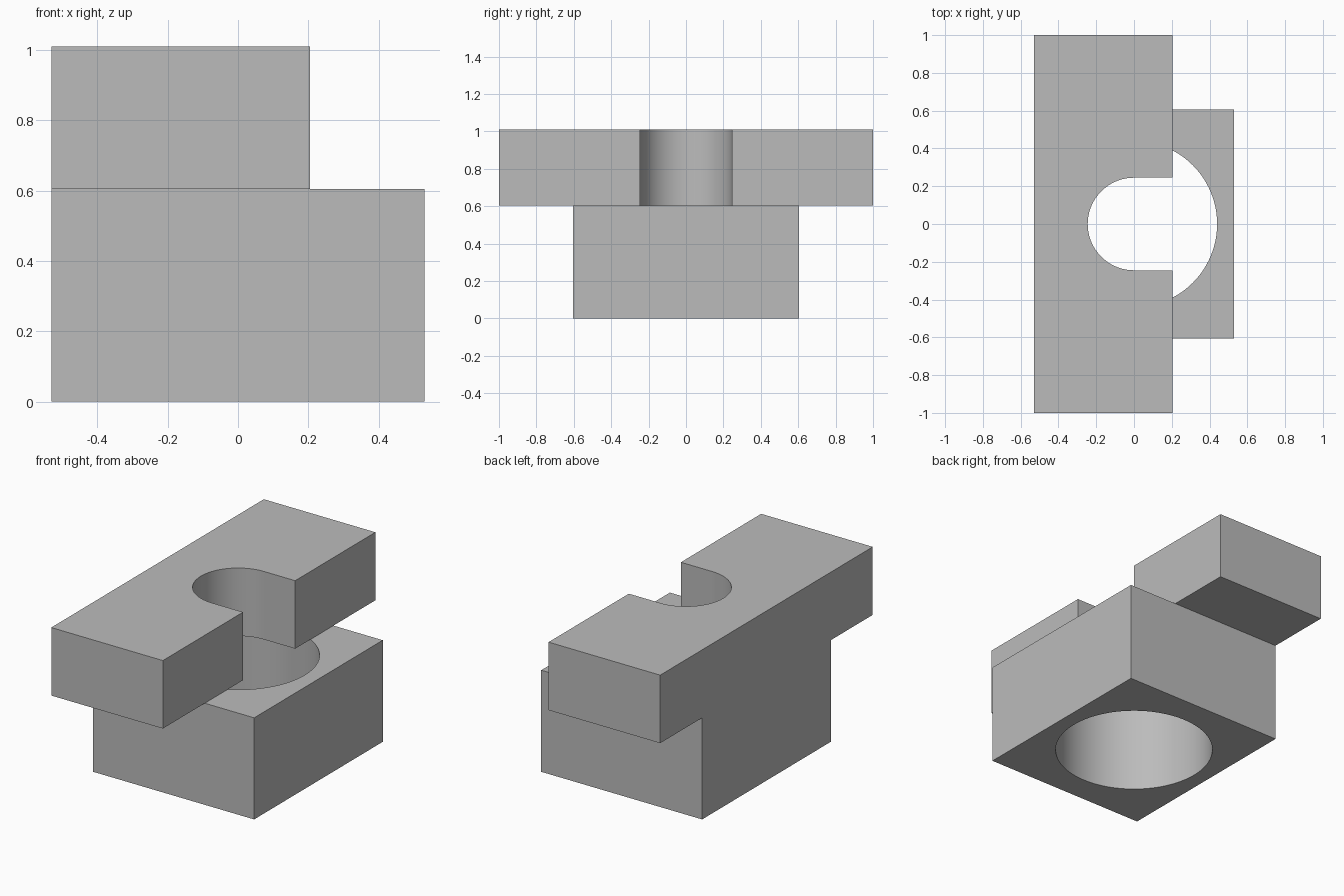
import bpy, bmesh
from math import sin, cos, pi, radians

cube = bpy.data.objects.get("Cube")
if cube:
    bpy.data.objects.remove(cube, do_unlink=True)

grey = bpy.data.materials.new("plain grey")
grey.use_nodes = True
GREY = (0.5, 0.5, 0.5, 1)
grey.diffuse_color = GREY
grey.node_tree.nodes["Principled BSDF"].inputs["Base Color"].default_value = GREY

HALF_X, HALF_Y, LENGTH = 0.53, 0.605, 1.0
STEP_Z, TOP_Z = 0.605, 1.01
SLAB_X = 0.205
BORE_R, SLOT_R = 0.44, 0.245


def arc(radius, start, end, steps):
    """Points on an arc about the origin."""
    angles = [start + (end - start) * i / steps for i in range(steps + 1)]
    return [(radius * cos(a), radius * sin(a)) for a in angles]


def extrude_outline(name, outlines, bottom, top):
    """Fill flat outlines (inner ones become holes) and extrude them upward."""
    curve = bpy.data.curves.new(name, "CURVE")
    curve.dimensions = "2D"
    curve.fill_mode = "BOTH"
    curve.extrude = (top - bottom) / 2
    for points in outlines:
        spline = curve.splines.new("POLY")
        spline.points.add(len(points) - 1)
        for p, (x, y) in zip(spline.points, points):
            p.co = (x, y, 0, 1)
        spline.use_cyclic_u = True
    obj = bpy.data.objects.new(name, curve)
    bpy.context.collection.objects.link(obj)
    bpy.ops.object.select_all(action="DESELECT")
    obj.select_set(True)
    bpy.context.view_layer.objects.active = obj
    bpy.ops.object.convert(target="MESH")
    obj = bpy.context.object

    # Weld caps to walls and raise the part to its height
    bm = bmesh.new()
    bm.from_mesh(obj.data)
    bmesh.ops.remove_doubles(bm, verts=bm.verts, dist=0.0001)
    bmesh.ops.translate(bm, verts=bm.verts, vec=(0, 0, (top + bottom) / 2))
    bmesh.ops.recalc_face_normals(bm, faces=bm.faces)
    bm.to_mesh(obj.data)
    bm.free()
    obj.data.materials.clear()
    obj.data.materials.append(grey)
    bpy.ops.object.shade_smooth_by_angle(angle=radians(30))
    return obj


# Base block with a round bore through it
block = [(-HALF_X, -HALF_Y), (HALF_X, -HALF_Y), (HALF_X, HALF_Y), (-HALF_X, HALF_Y)]
bore = arc(BORE_R, 0, 2 * pi, 96)[:-1]
extrude_outline("base_block", [block, bore], 0, STEP_Z)

# Crossbar slab with a round-ended slot open on one side
slot = [(SLAB_X, SLOT_R)] + arc(SLOT_R, pi / 2, 3 * pi / 2, 48) + [(SLAB_X, -SLOT_R)]
slab = [(SLAB_X, LENGTH)] + slot + [
    (SLAB_X, -LENGTH), (-HALF_X, -LENGTH), (-HALF_X, LENGTH)]
extrude_outline("slotted_crossbar", [slab], STEP_Z, TOP_Z)
